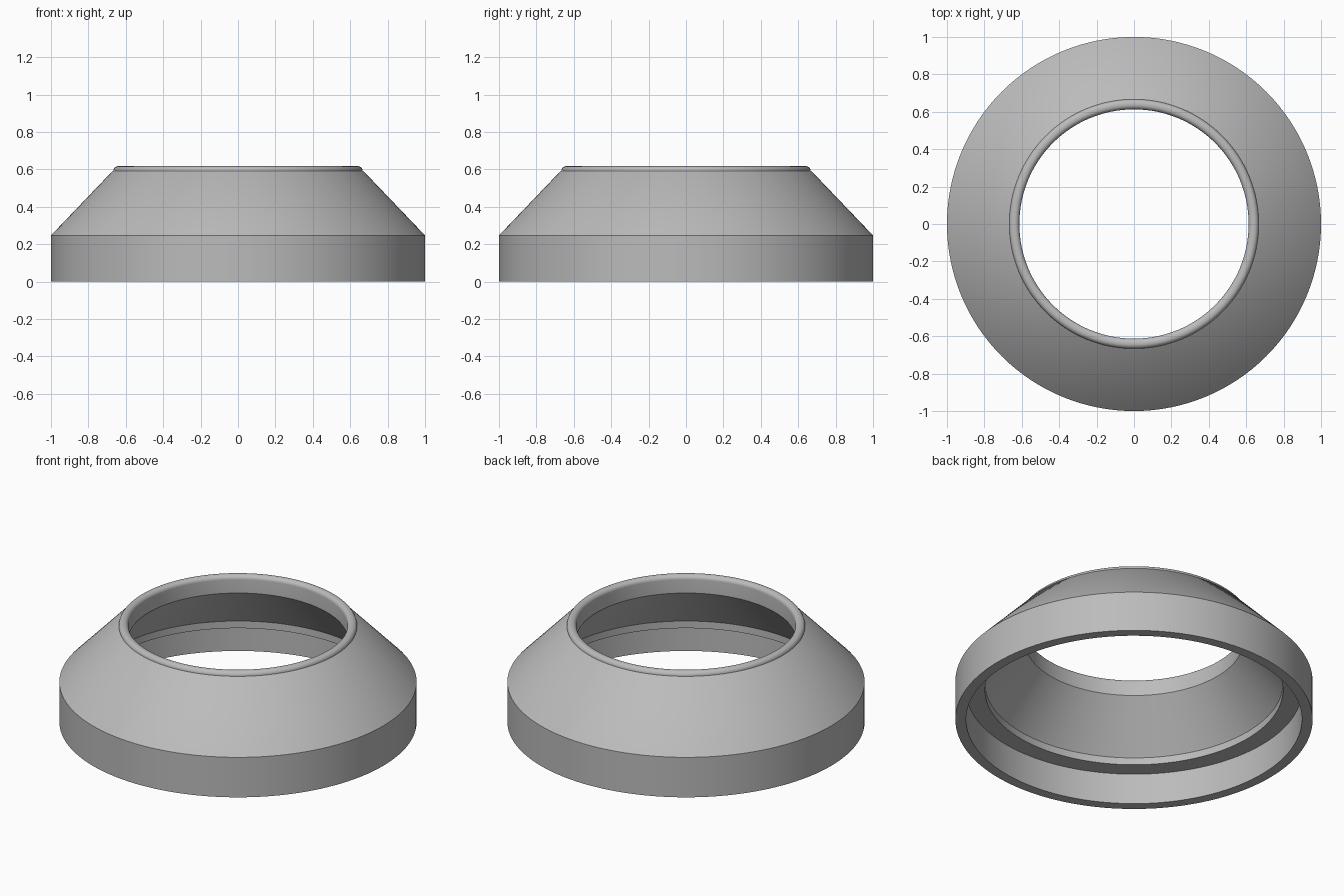
import bpy, bmesh, math

cube = bpy.data.objects.get("Cube")
if cube:
    bpy.data.objects.remove(cube)

# Plain grey material
grey = bpy.data.materials.new("grey")
grey.use_nodes = True
colour = (0.5, 0.5, 0.5, 1)
grey.diffuse_color = colour
grey.node_tree.nodes["Principled BSDF"].inputs["Base Color"].default_value = colour


def arc(cx, cz, radius, start, end, steps=8):
    """Points on a circular arc, angles in degrees."""
    angles = [math.radians(start + (end - start) * i / steps) for i in range(steps + 1)]
    return [(cx + radius * math.cos(a), cz + radius * math.sin(a)) for a in angles]


def lathe(name, profile, segments=128):
    """Spin a closed (radius, height) profile around z."""
    bm = bmesh.new()
    rings = []
    for i in range(segments):
        a = math.tau * i / segments
        rings.append([bm.verts.new((r * math.cos(a), r * math.sin(a), z)) for r, z in profile])
    for i, ring in enumerate(rings):
        after = rings[(i + 1) % segments]
        for j in range(len(profile)):
            k = (j + 1) % len(profile)
            bm.faces.new((ring[j], after[j], after[k], ring[k]))
    bmesh.ops.recalc_face_normals(bm, faces=bm.faces)
    mesh = bpy.data.meshes.new(name)
    bm.to_mesh(mesh)
    bm.free()
    mesh.materials.append(grey)
    obj = bpy.data.objects.new(name, mesh)
    bpy.context.collection.objects.link(obj)
    bpy.ops.object.select_all(action="DESELECT")
    obj.select_set(True)
    bpy.context.view_layer.objects.active = obj
    bpy.ops.object.shade_smooth_by_angle(angle=math.radians(30))
    return obj


# Outer skirt and cone, rounded lip, bore, inner cone, stepped seat
outer = [(0.94, 0), (1, 0), (1, 0.247), (0.672, 0.59)]
lip = arc(0.642, 0.592, 0.025, 0, 90) + arc(0.638, 0.592, 0.025, 90, 180)
inner = [(0.613, 0.51), (0.834, 0.234), (0.834, 0.19), (0.94, 0.19)]
lathe("conical_collar", outer + lip + inner)
